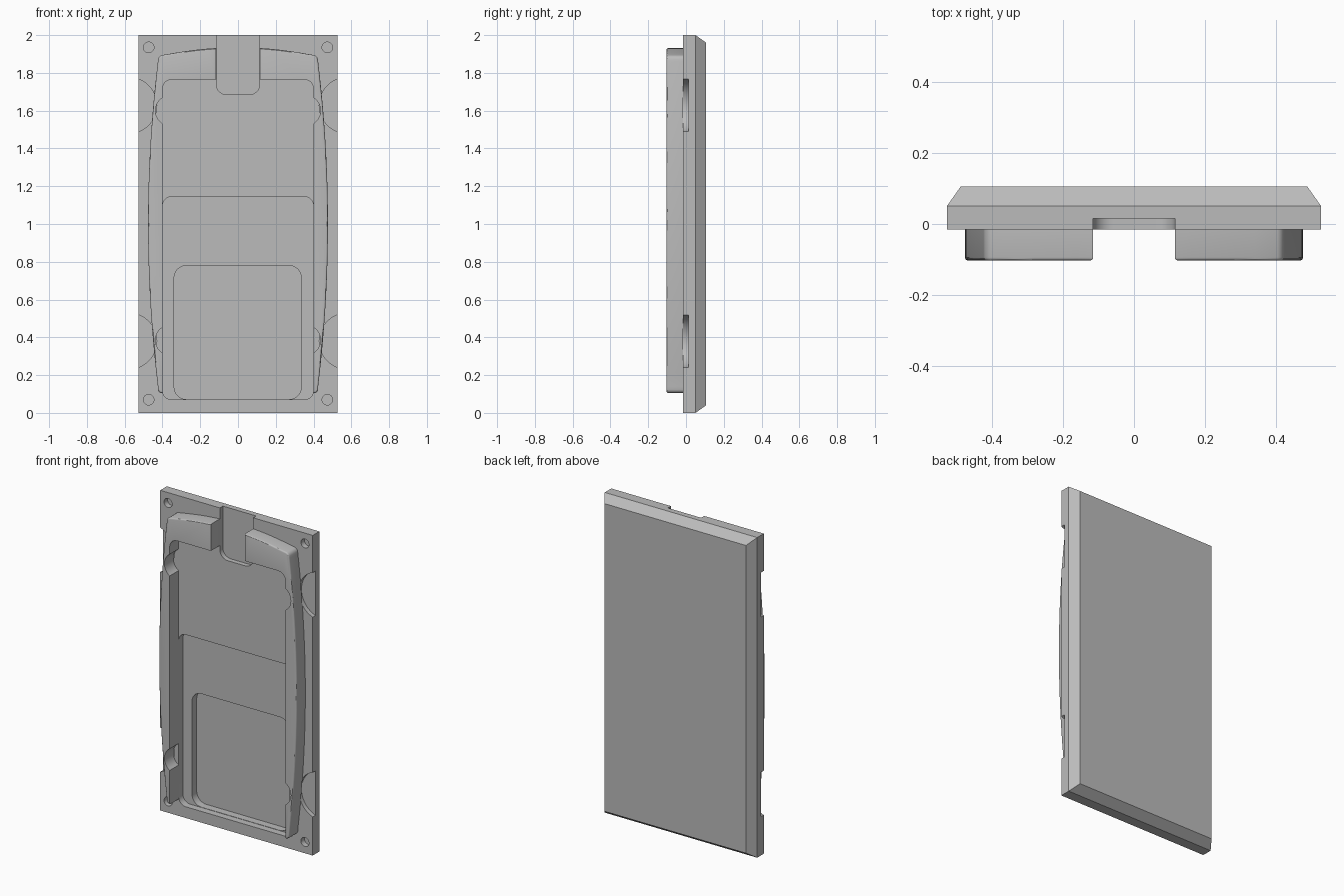
import bpy, bmesh
from math import sin, cos, pi, radians, acos, asin

old = bpy.data.objects.get("Cube")
if old:
    bpy.data.objects.remove(old, do_unlink=True)

grey = bpy.data.materials.new("plain grey")
grey.use_nodes = True
grey.diffuse_color = (0.5, 0.5, 0.5, 1)
grey.node_tree.nodes["Principled BSDF"].inputs["Base Color"].default_value = (0.5, 0.5, 0.5, 1)

FACE = -0.015   # front surface of the plate
RIM = -0.103    # front surface of the raised rim


def arc(cx, cz, r, a0, a1, n=10):
    """Points of an arc in the x-z plane, angles in degrees."""
    steps = [radians(a0 + (a1 - a0) * i / n) for i in range(n + 1)]
    return [(cx + r * cos(a), cz + r * sin(a)) for a in steps]


def rounded(x0, x1, z0, z1, r):
    """Rounded rectangle outline."""
    return (arc(x1 - r, z1 - r, r, 0, 90) + arc(x0 + r, z1 - r, r, 90, 180)
            + arc(x0 + r, z0 + r, r, 180, 270) + arc(x1 - r, z0 + r, r, 270, 360))


def prism(bm, pts, y0, y1):
    """Extrude an outline from y0 to y1; returns front and back vertices."""
    front = [bm.verts.new((x, y0, z)) for x, z in pts]
    back = [bm.verts.new((x, y1, z)) for x, z in pts]
    bm.faces.new(front)
    bm.faces.new(back[::-1])
    for i in range(len(pts)):
        j = (i + 1) % len(pts)
        bm.faces.new((front[j], front[i], back[i], back[j]))
    bmesh.ops.recalc_face_normals(bm, faces=bm.faces[:])
    return front, back


def finish(bm, name):
    mesh = bpy.data.meshes.new(name)
    bm.to_mesh(mesh)
    bm.free()
    mesh.materials.append(grey)
    obj = bpy.data.objects.new(name, mesh)
    bpy.context.collection.objects.link(obj)
    return obj


def activate(obj):
    bpy.ops.object.select_all(action="DESELECT")
    obj.select_set(True)
    bpy.context.view_layer.objects.active = obj


def cut(target, pts, floor):
    """Cut a pocket with the given outline down to the floor depth."""
    bm = bmesh.new()
    prism(bm, pts, -0.2, floor)
    tool = finish(bm, "pocket_cutter")
    tool.hide_render = True
    mod = target.modifiers.new("pocket", "BOOLEAN")
    mod.operation = "DIFFERENCE"
    mod.solver = "EXACT"
    mod.object = tool
    activate(target)
    bpy.ops.object.modifier_apply(modifier=mod.name)
    bpy.data.objects.remove(tool, do_unlink=True)


# Back plate with a wide chamfer around its rear face
bm = bmesh.new()
W, B = 0.527, 0.055
front, back = prism(bm, [(-W, 0), (W, 0), (W, 2), (-W, 2)], FACE, 0.05)
rear = next(f for f in bm.faces if all(v in back for v in f.verts))
bmesh.ops.inset_region(bm, faces=[rear], thickness=B)
for v in rear.verts:
    v.co.y += B
bmesh.ops.recalc_face_normals(bm, faces=bm.faces[:])
plate = finish(bm, "back_plate")

# Stepped pockets and the cable slot
cut(plate, rounded(-0.4, 0.4, 0.07, 1.145, 0.05), 0.028)
cut(plate, rounded(-0.338, 0.335, 0.072, 0.78, 0.065), 0.075)
cut(plate, rounded(-0.115, 0.115, 1.685, 2.2, 0.055), 0.015)

# Side finger recesses and corner screw holes
for s in (-1, 1):
    for z in (0.38, 1.628):
        cut(plate, arc(s * 0.578, z, 0.148, 0, 345, 23 * 2), 0.012)
    for z in (0.07, 1.935):
        cut(plate, arc(s * 0.473, z, 0.028, 0, 345, 23), 0.02)


def scallop(z):
    """Round notch in the inner wall, going up."""
    r, cx = 0.08, 0.357
    a = acos((0.4 - cx) / r) * 180 / pi
    return arc(cx, z, r, -a, a, 14)


# Half of the rim: bulged outer side, arched top, scalloped inner side
def bulge(z):
    return 0.476 - 0.053 * ((z - 1) / 0.87) ** 2


outer = [(0.4, 0.105)] + arc(0.402, 0.127, 0.022, 270, 350, 5)
outer += [(bulge(z), z) for z in [0.14 + 1.72 * i / 24 for i in range(25)]]
outer += arc(0.396, 1.868, 0.027, 10, 75, 5)
outer += [(x, 1.935 - 0.26 * x * x) for x in (0.34, 0.28, 0.22, 0.16, 0.115)]
outer += [(0.115, 1.765)]
inner = arc(0.35, 1.715, 0.05, 90, 0, 6)
inner += scallop(1.6)[::-1] + scallop(0.385)[::-1]

bm = bmesh.new()
for s in (-1, 1):
    front, back = prism(bm, [(s * x, z) for x, z in outer + inner], RIM, FACE)
    edge = front[:len(outer)]
    chosen = [bm.edges.get((a, b)) for a, b in zip(edge, edge[1:])]
    bmesh.ops.bevel(bm, geom=chosen, offset=0.009, segments=3, profile=0.5,
                    affect="EDGES", clamp_overlap=True)
bmesh.ops.recalc_face_normals(bm, faces=bm.faces[:])
rim = finish(bm, "raised_rim")

for obj in (plate, rim):
    activate(obj)
    bpy.ops.object.shade_smooth_by_angle(angle=radians(30))
